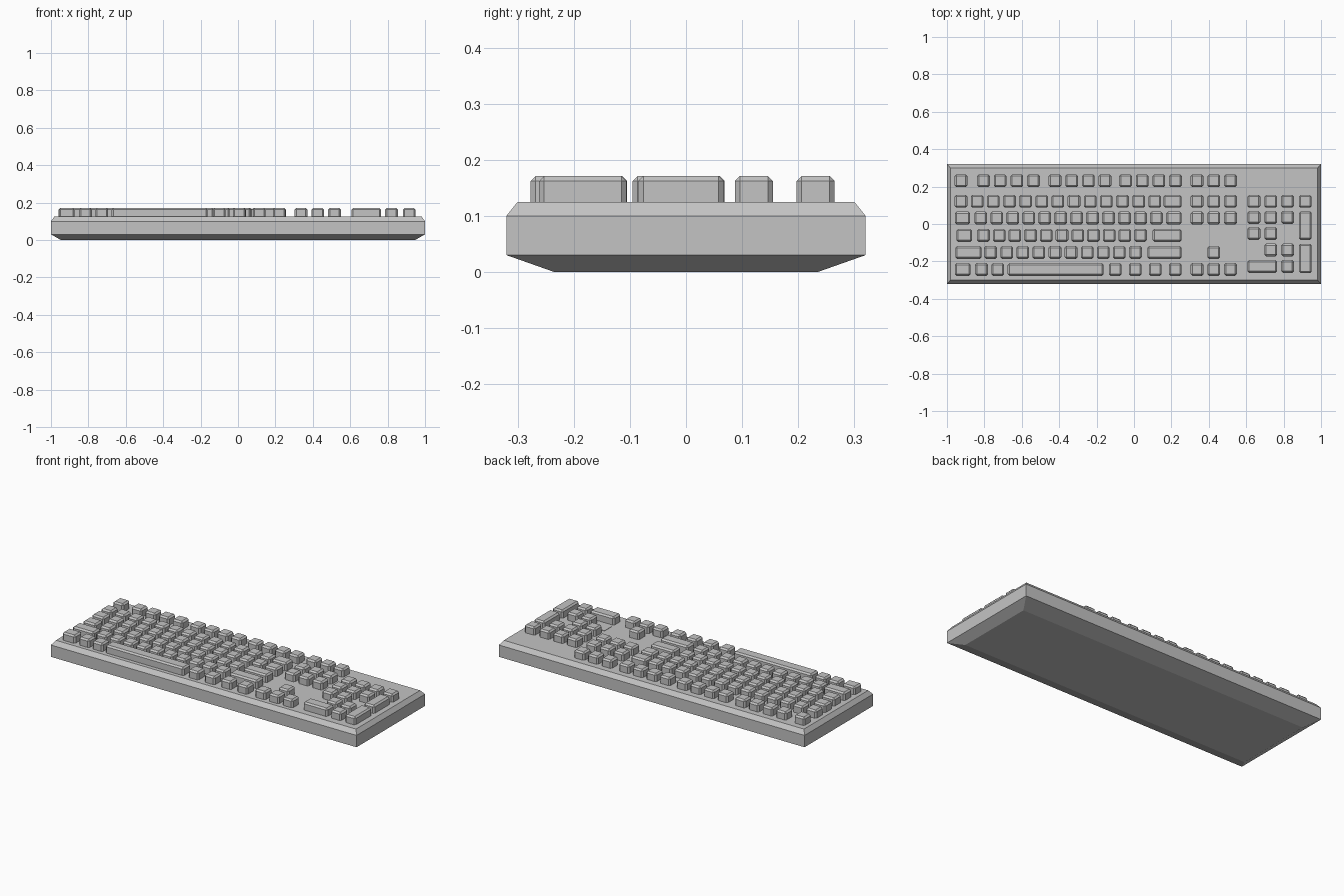
import bpy, bmesh

if "Cube" in bpy.data.objects:
    bpy.data.objects.remove(bpy.data.objects["Cube"])

grey = bpy.data.materials.new("light_grey")
grey.diffuse_color = (0.55, 0.55, 0.55, 1)
grey.use_nodes = True
grey.node_tree.nodes["Principled BSDF"].inputs["Base Color"].default_value = grey.diffuse_color

KEY_BASE, KEY_TOP, KEY_W = 0.12, 0.171, 0.068


def finish(name, bm):
    bmesh.ops.recalc_face_normals(bm, faces=bm.faces)
    mesh = bpy.data.meshes.new(name)
    bm.to_mesh(mesh)
    bm.free()
    mesh.materials.append(grey)
    ob = bpy.data.objects.new(name, mesh)
    bpy.context.collection.objects.link(ob)
    return ob


def add_box(bm, x0, x1, y0, y1, z0, z1):
    v = bmesh.ops.create_cube(bm, size=1)["verts"]
    for p in v:
        p.co = ((x0 + x1) / 2 + p.co.x * (x1 - x0),
                (y0 + y1) / 2 + p.co.y * (y1 - y0),
                (z0 + z1) / 2 + p.co.z * (z1 - z0))


def keys(name, boxes):
    """A group of bevelled keys, each given as (x0, x1, y0, y1)."""
    bm = bmesh.new()
    for b in boxes:
        add_box(bm, *b, KEY_BASE, KEY_TOP)
    # chamfer everything but the hidden bottom rim
    edges = [e for e in bm.edges if max(v.co.z for v in e.verts) > KEY_TOP - 0.001]
    bmesh.ops.bevel(bm, geom=edges, offset=0.009, segments=1, affect='EDGES')
    finish(name, bm)


def square(x, y):
    h = KEY_W / 2
    return (x - h, x + h, y - h, y + h)


def wide(x0, x1, y):
    return (x0, x1, y - KEY_W / 2, y + KEY_W / 2)


def run(x_first, x_last, n, y):
    return [square(x_first + (x_last - x_first) * i / (n - 1), y) for i in range(n)]


# case: stacked rectangles with chamfered top and bottom
bm = bmesh.new()
rings = []
for hx, hy, z in [(0.947, 0.235, 0), (1, 0.32, 0.03), (1, 0.32, 0.10), (0.982, 0.30, 0.125)]:
    rings.append([bm.verts.new((sx * hx, sy * hy, z))
                  for sx, sy in ((-1, -1), (1, -1), (1, 1), (-1, 1))])
for a, b in zip(rings, rings[1:]):
    for i in range(4):
        j = (i + 1) % 4
        bm.faces.new((a[i], a[j], b[j], b[i]))
bm.faces.new(rings[0][::-1])
bm.faces.new(rings[-1])
finish("case", bm)

# main block rows, back to front
R1, R2, R3, R4, R5, R6 = 0.231, 0.121, 0.032, -0.061, -0.152, -0.243
keys("function_keys", [square(-0.925, R1)] + run(-0.805, -0.537, 4, R1)
     + run(-0.422, -0.155, 4, R1) + run(-0.045, 0.222, 4, R1))
keys("number_row", run(-0.925, 0.111, 13, R2) + [wide(0.158, 0.254, R2)])
keys("upper_letter_row", [wide(-0.957, -0.877, R3)] + run(-0.82, 0.12, 12, R3)
     + [wide(0.172, 0.254, R3)])
keys("middle_letter_row", [wide(-0.95, -0.865, R4)] + run(-0.805, 0.035, 11, R4)
     + [wide(0.10, 0.254, R4)])
keys("lower_letter_row", [wide(-0.955, -0.815, R5)] + run(-0.767, 0.008, 10, R5)
     + [wide(0.072, 0.254, R5)])
keys("bottom_row", [wide(-0.958, -0.874, R6), square(-0.815, R6), square(-0.728, R6),
                    wide(-0.675, -0.163, R6)] + run(-0.10, 0.220, 4, R6))

# navigation and arrow keys
nav = (0.337, 0.516, 3)
keys("navigation_keys", run(*nav, R1) + run(*nav, R2) + run(*nav, R3))
keys("arrow_keys", [square(0.426, R5)] + run(*nav, R6))

# number pad with tall and wide keys
cols = (0.641, 0.731, 0.821)
pad_rows = (0.121, 0.035, -0.051, -0.139)
flush = {(2, 2), (0, 3)}
keys("number_pad", [square(x, y) for r, y in enumerate(pad_rows)
                    for c, x in enumerate(cols) if (c, r) not in flush]
     + [square(0.916, 0.121), (0.882, 0.95, -0.085, 0.067),
        (0.882, 0.95, -0.262, -0.106), wide(0.607, 0.765, -0.227), square(0.821, -0.227)])

# two flat plates where the pad keys are flush with the case
bm = bmesh.new()
for c, r in flush:
    add_box(bm, *square(cols[c], pad_rows[r]), 0.12, 0.127)
finish("flush_pad_plates", bm)
